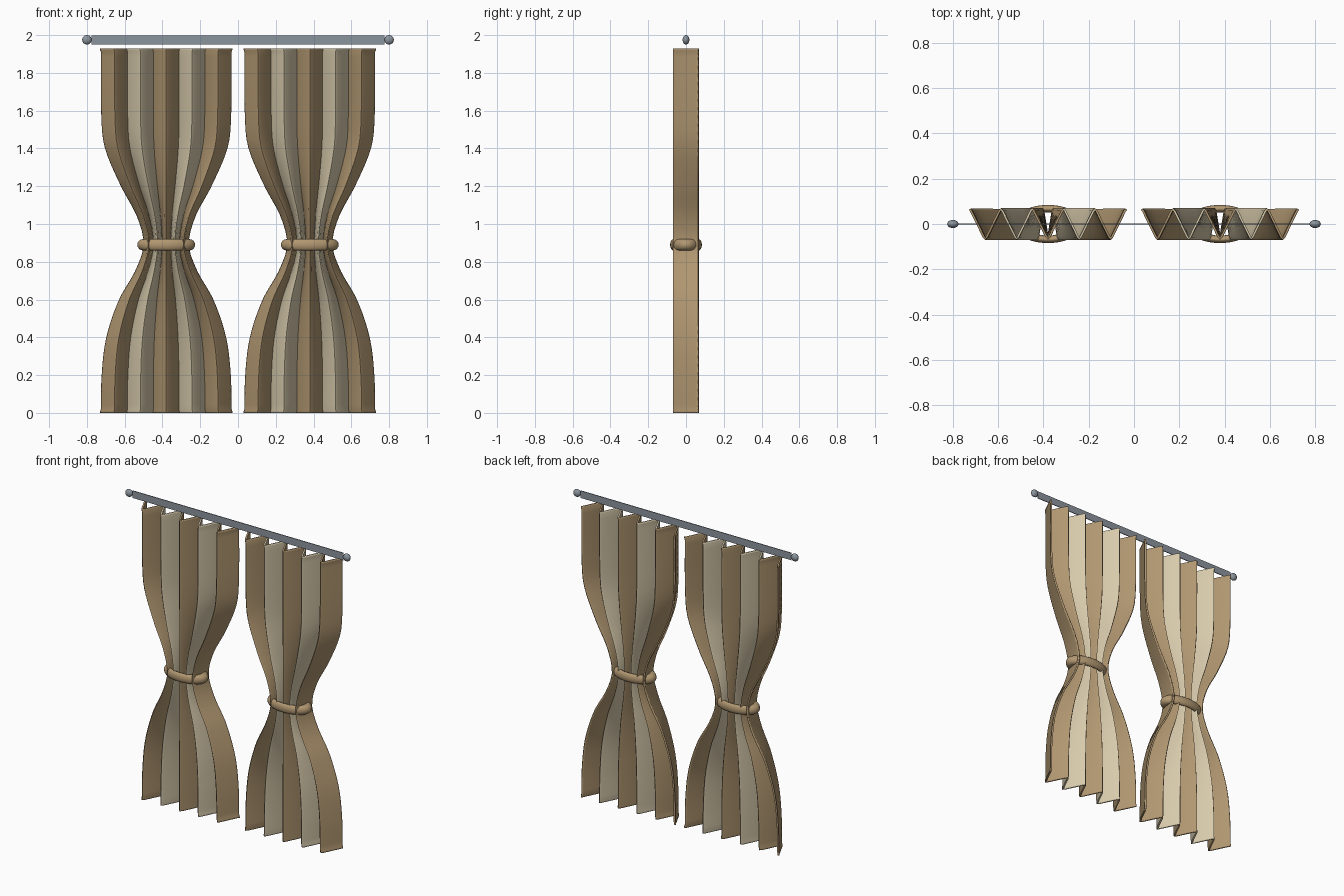
import bpy, bmesh, math

cube = bpy.data.objects.get("Cube")
if cube:
    bpy.data.objects.remove(cube)


def make_material(name, rgb):
    mat = bpy.data.materials.new(name)
    mat.use_nodes = True
    mat.diffuse_color = (*rgb, 1)
    mat.node_tree.nodes["Principled BSDF"].inputs["Base Color"].default_value = (*rgb, 1)
    return mat


tan = make_material("tan fabric", (0.44, 0.31, 0.165))
cream = make_material("cream fabric", (0.68, 0.59, 0.41))
grey = make_material("grey metal", (0.26, 0.30, 0.34))

HEIGHT, DEPTH, PLEATS = 1.93, 0.065, 10
# Half width of a drape by height, pinched at the tie
OUTLINE = [(0, .342), (.2, .338), (.4, .313), (.6, .245), (.75, .16), (.89, .115),
           (1.04, .15), (1.2, .235), (1.4, .32), (1.55, .339), (HEIGHT, .342)]


def half_width(z):
    """Smooth curve through the outline points."""
    n = len(OUTLINE)
    slopes = []
    for i in range(n):
        a, b = OUTLINE[max(i - 1, 0)], OUTLINE[min(i + 1, n - 1)]
        slopes.append((b[1] - a[1]) / (b[0] - a[0]))
    for i in range(n - 1):
        (z0, w0), (z1, w1) = OUTLINE[i], OUTLINE[i + 1]
        if z <= z1:
            break
    h = z1 - z0
    t = min((z - z0) / h, 1)
    return ((1 + 2 * t) * (1 - t) ** 2 * w0 + t * (1 - t) ** 2 * h * slopes[i]
            + t * t * (3 - 2 * t) * w1 + t * t * (t - 1) * h * slopes[i + 1])


def finish(obj, *mats):
    for mat in mats:
        obj.data.materials.append(mat)
    bpy.ops.object.select_all(action='DESELECT')
    obj.select_set(True)
    bpy.context.view_layer.objects.active = obj
    bpy.ops.object.shade_smooth_by_angle(angle=math.radians(35))


def drape(name, cx):
    # Pleat line: straight runs with softened folds, back edge first
    line = []
    for i in range(PLEATS):
        s = 1 if i % 2 == 0 else -1
        line += [(i, s * DEPTH), (i + .1, s * DEPTH * .87), (i + .9, -s * DEPTH * .87)]
    line.append((PLEATS, DEPTH))
    heights = [0, .008, .02] + [HEIGHT * k / 44 for k in range(1, 44)]
    heights += [HEIGHT - .02, HEIGHT - .008, HEIGHT]
    bm = bmesh.new()
    rows = []
    for z in heights:
        hem = .004 if min(z, HEIGHT - z) < .015 else 0
        w = half_width(z) + hem
        rows.append([bm.verts.new((cx + w * (2 * u / PLEATS - 1), y, z)) for u, y in line])
    for low, high in zip(rows, rows[1:]):
        for j in range(len(line) - 1):
            face = bm.faces.new((low[j], low[j + 1], high[j + 1], high[j]))
            face.material_index = (j // 6) % 2     # two pleats per colour
    mesh = bpy.data.meshes.new(name)
    bm.to_mesh(mesh)
    bm.free()
    obj = bpy.data.objects.new(name, mesh)
    bpy.context.collection.objects.link(obj)
    solid = obj.modifiers.new("cloth thickness", 'SOLIDIFY')
    solid.thickness = .01
    solid.offset = 0
    finish(obj, tan, cream)


for side, cx in (("left", .38), ("right", -.38)):
    drape(side + "_drape", cx)

    # Tie band round the waist
    bpy.ops.mesh.primitive_torus_add(location=(cx, 0, .89), major_radius=.123, minor_radius=.03,
                                     major_segments=48, minor_segments=16)
    band = bpy.context.object
    band.name = side + "_tie_band"
    band.scale.y = .55
    finish(band, tan)

    # Rod end knob
    bpy.ops.mesh.primitive_uv_sphere_add(segments=24, ring_count=12, radius=.025,
                                         location=(math.copysign(.8, cx), 0, 1.975))
    knob = bpy.context.object
    knob.name = side + "_rod_knob"
    knob.scale.y = .72
    finish(knob, grey)

# Flat rod
bpy.ops.mesh.primitive_cube_add(size=1, location=(0, 0, 1.974))
rod = bpy.context.object
rod.name = "curtain_rod"
rod.scale = (1.55, .005, .048)
finish(rod, grey)
